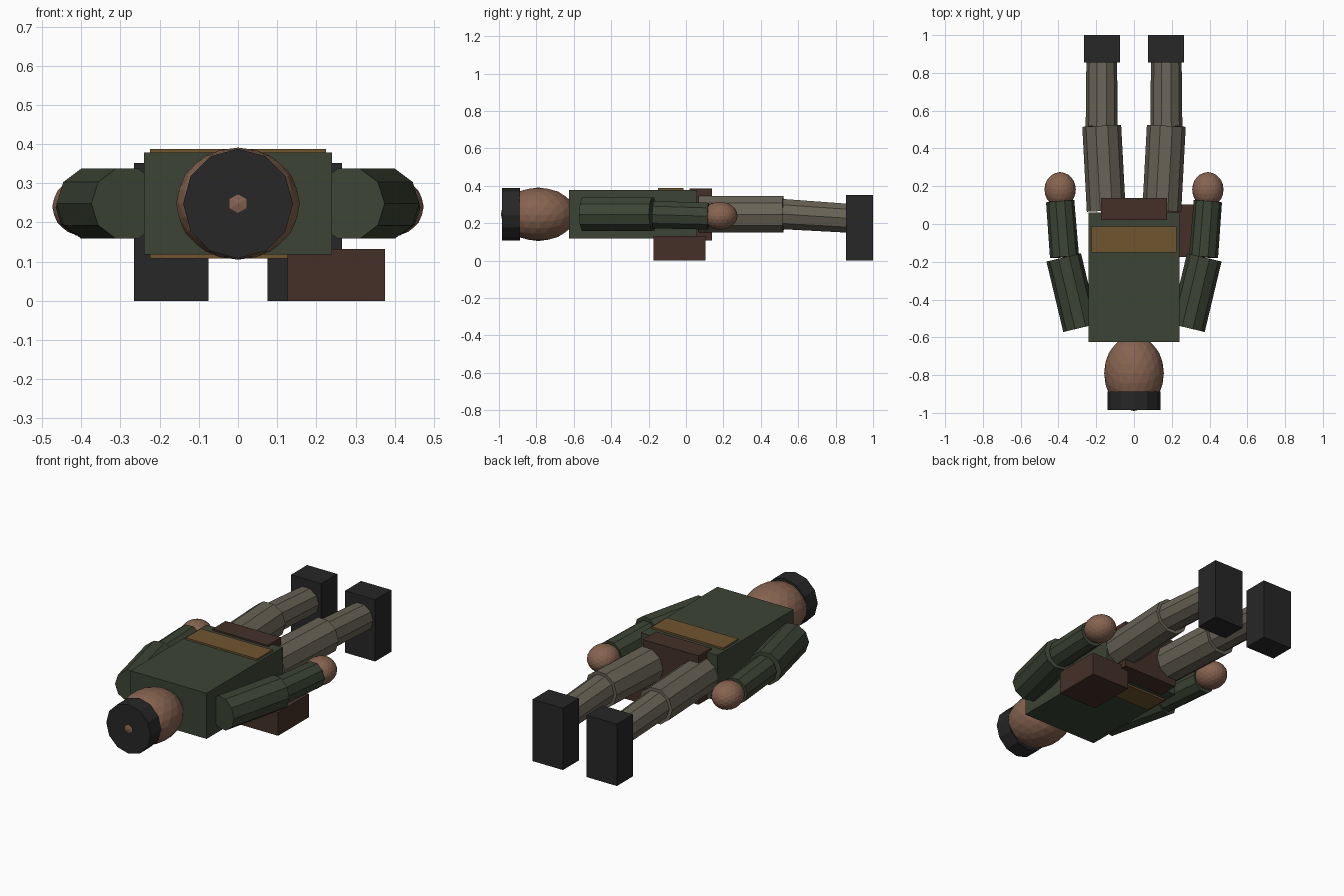
import bpy, bmesh
from math import radians
from mathutils import Vector, Matrix

if "Cube" in bpy.data.objects:
    bpy.data.objects.remove(bpy.data.objects["Cube"])


def material(name, rgb):
    m = bpy.data.materials.new(name)
    m.diffuse_color = (*rgb, 1)
    m.use_nodes = True
    m.node_tree.nodes["Principled BSDF"].inputs["Base Color"].default_value = m.diffuse_color
    return m


GREEN = material("green_cloth", (0.045, 0.058, 0.035))
SKIN = material("skin", (0.24, 0.125, 0.08))
KHAKI = material("khaki_cloth", (0.14, 0.125, 0.092))
TAN = material("tan_strap", (0.16, 0.09, 0.03))
BROWN = material("brown_leather", (0.058, 0.03, 0.021))
BLACK = material("black", (0.02, 0.02, 0.021))


def finish(bm, name, mat):
    me = bpy.data.meshes.new(name)
    bm.to_mesh(me)
    bm.free()
    me.materials.append(mat)
    ob = bpy.data.objects.new(name, me)
    bpy.context.collection.objects.link(ob)
    return ob


def box(name, lo, hi, mat):
    lo, hi = Vector(lo), Vector(hi)
    bm = bmesh.new()
    bmesh.ops.create_cube(bm, size=1, matrix=Matrix.Translation((lo + hi) / 2)
                          @ Matrix.Diagonal((*(hi - lo), 1)))
    return finish(bm, name, mat)


def tube(name, a, b, r1, r2, mat, sides=10):
    a, b = Vector(a), Vector(b)
    axis = (b - a).normalized()
    side = Vector((0, 0, 1)).cross(axis).normalized()
    rot = Matrix((side.cross(axis), side, axis)).transposed().to_4x4()
    bm = bmesh.new()
    bmesh.ops.create_cone(bm, cap_ends=True, segments=sides, radius1=r1, radius2=r2,
                          depth=(b - a).length, matrix=Matrix.Translation((a + b) / 2) @ rot)
    return finish(bm, name, mat)


def ball(name, center, radii, mat):
    bm = bmesh.new()
    bmesh.ops.create_icosphere(bm, subdivisions=3, radius=1)
    # turn so an edge of the icosahedron lies along z on the y axis
    turn = Matrix.Rotation(radians(-31.717), 4, 'Y')
    bm.transform(Matrix.Translation(center) @ Matrix.Diagonal((*radii, 1)) @ turn)
    return finish(bm, name, mat)


# Body, strap, hips and side pouch
box("torso", (-0.24, -0.625, 0.118), (0.24, 0.06, 0.378), GREEN)
box("waist_strap", (-0.225, -0.15, 0.108), (0.225, -0.013, 0.388), TAN)
box("hip_belt", (-0.175, 0.02, 0.109), (0.175, 0.138, 0.387), BROWN)
box("side_pouch", (0.127, -0.175, 0.0), (0.375, 0.103, 0.132), BROWN)

# Head with flat cap of hair
ball("head", (0, -0.79, 0.248), (0.158, 0.2, 0.143), SKIN)
tube("hair_cap", (0, -0.985, 0.248), (0, -0.888, 0.248), 0.14, 0.14, BLACK, 12)

# Arms and legs on both sides
for side, s in (("left", -1), ("right", 1)):
    tube(side + "_upper_arm", (s * 0.283, -0.55, 0.248), (s * 0.372, -0.177, 0.248),
         0.094, 0.094, GREEN)
    tube(side + "_forearm", (s * 0.368, -0.175, 0.246), (s * 0.391, 0.12, 0.238),
         0.077, 0.075, GREEN)
    ball(side + "_hand", (s * 0.391, 0.182, 0.24), (0.083, 0.093, 0.075), SKIN)
    tube(side + "_thigh", (s * 0.147, 0.07, 0.248), (s * 0.171, 0.52, 0.248),
         0.103, 0.103, KHAKI)
    tube(side + "_shin", (s * 0.171, 0.515, 0.249), (s * 0.171, 0.88, 0.226),
         0.085, 0.081, KHAKI)
    x0, x1 = sorted((s * 0.075, s * 0.265))
    box(side + "_boot", (x0, 0.855, 0), (x1, 1.0, 0.352), BLACK)
